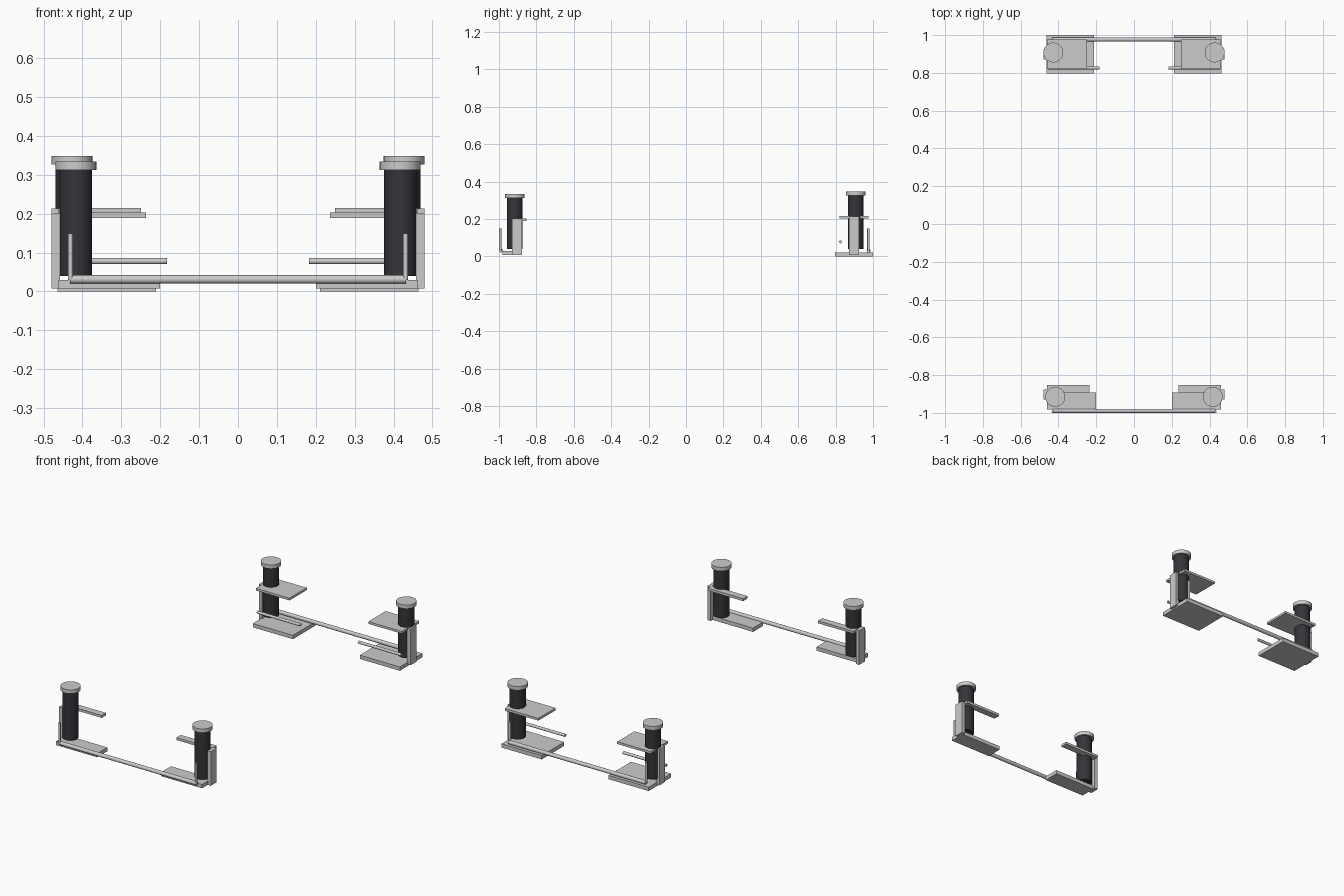
import bpy
from mathutils import Vector

if "Cube" in bpy.data.objects:
    bpy.data.objects.remove(bpy.data.objects["Cube"])

dark = bpy.data.materials.new("dark_spring")
dark.diffuse_color = (0.035, 0.035, 0.042, 1)
dark.use_nodes = True
dark.node_tree.nodes["Principled BSDF"].inputs["Base Color"].default_value = dark.diffuse_color


def box(name, x, y, z):
    """Bevelled-free box from (min, max) ranges."""
    bpy.ops.mesh.primitive_cube_add(size=1, location=[(a + b) / 2 for a, b in (x, y, z)])
    ob = bpy.context.object
    ob.name = name
    ob.scale = [abs(b - a) for a, b in (x, y, z)]
    bpy.ops.object.transform_apply(location=False, rotation=False, scale=True)
    return ob


def rod(name, a, b, r, sides=32):
    """Smooth round bar between two points."""
    a, b = Vector(a), Vector(b)
    d = b - a
    bpy.ops.mesh.primitive_cylinder_add(vertices=sides, radius=r, depth=d.length,
                                        location=(a + b) / 2)
    ob = bpy.context.object
    ob.name = name
    ob.rotation_euler = d.to_track_quat('Z', 'Y').to_euler()
    bpy.ops.object.shade_smooth_by_angle()
    return ob


def corner(axle, side, s, p):
    """Arms, upright, spring and drop link on one side of an axle."""
    n = f"{axle}_{side}_"
    mx = lambda a, b: (s * a, s * b)
    box(n + "lower_arm", mx(*p["lower_x"]), p["lower_y"], p["lower_z"])
    box(n + "upper_arm", mx(*p["upper_x"]), p["upper_y"], p["upper_z"])
    box(n + "upright", mx(0.458, 0.479), p["upright_y"], (0.007, p["upright_top"]))
    x, y, top = s * p["spring_x"], p["spring_y"], p["spring_top"]
    rod(n + "spring", (x, y, 0.04), (x, y, top), 0.042).data.materials.append(dark)
    rod(n + "spring_cap", (x, y, top - 0.001), (x, y, top + 0.021), 0.0525)
    rod(n + "drop_link", (s * 0.431, p["link_y"], 0.03), (s * 0.431, p["link_y"], 0.149), 0.0065, 16)


front = dict(lower_x=(0.201, 0.461), lower_y=(-0.982, -0.892), lower_z=(0.008, 0.03),
             upper_x=(0.236, 0.461), upper_y=(-0.892, -0.853), upper_z=(0.189, 0.203),
             upright_y=(-0.929, -0.877), upright_top=0.202,
             spring_x=0.417, spring_y=-0.915, spring_top=0.313, link_y=-0.9935)
rear = dict(lower_x=(0.211, 0.464), lower_y=(0.797, 1.0), lower_z=(0.0, 0.022),
            upper_x=(0.249, 0.461), upper_y=(0.82, 0.976), upper_z=(0.202, 0.215),
            upright_y=(0.872, 0.924), upright_top=0.213,
            spring_x=0.427, spring_y=0.908, spring_top=0.327, link_y=0.975)

for side, s in (("left", -1), ("right", 1)):
    corner("front", side, s, front)
    corner("rear", side, s, rear)
    # thin toe rod ahead of each rear spring
    rod(f"rear_{side}_toe_rod", (s * 0.183, 0.826, 0.078), (s * 0.455, 0.826, 0.078), 0.008, 16)

# anti-roll bars joining both sides
for axle, y in (("front", -0.989), ("rear", 0.977)):
    rod(axle + "_anti_roll_bar", (-0.432, y, 0.031), (0.432, y, 0.031), 0.0108, 24)
